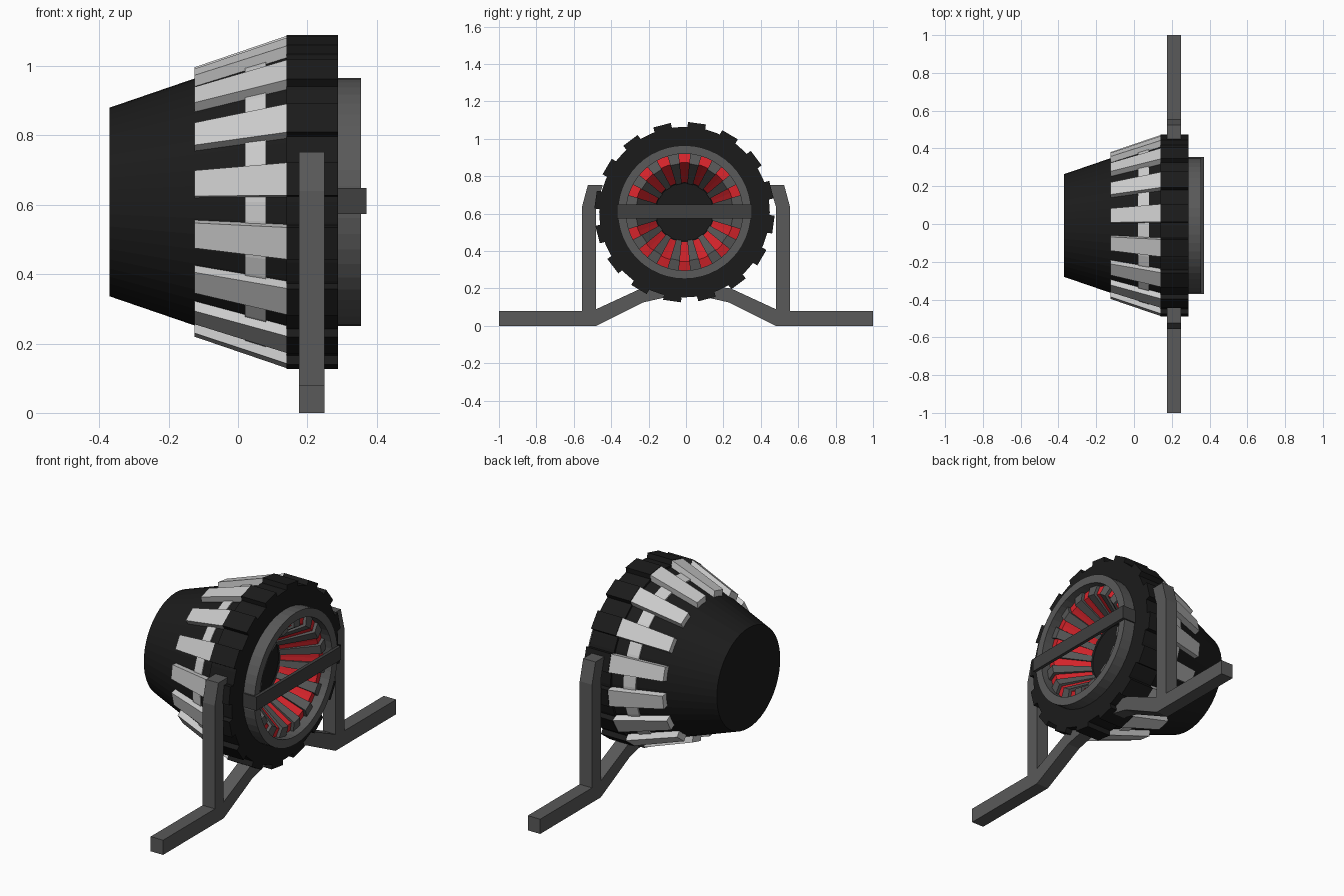
import bpy, bmesh
from math import sin, cos, pi, radians

if "Cube" in bpy.data.objects:
    bpy.data.objects.remove(bpy.data.objects["Cube"])

CY, CZ = -0.008, 0.608      # turbine axis runs along x
N = 16                      # slats, teeth and vanes around the axis
STEP = 2 * pi / N
OFFSET = radians(8)


def material(name, rgb):
    m = bpy.data.materials.new(name)
    m.diffuse_color = (*rgb, 1)
    m.use_nodes = True
    m.node_tree.nodes["Principled BSDF"].inputs["Base Color"].default_value = m.diffuse_color
    return m


black = material("black", (0.011, 0.011, 0.011))
dark = material("dark_grey", (0.05, 0.05, 0.05))
grey = material("mid_grey", (0.1, 0.1, 0.1))
light = material("light_grey", (0.6, 0.6, 0.6))
red = material("red", (0.7, 0.018, 0.025))


def finish(name, bm, mat):
    bmesh.ops.remove_doubles(bm, verts=bm.verts, dist=1e-5)
    bmesh.ops.recalc_face_normals(bm, faces=bm.faces)
    me = bpy.data.meshes.new(name)
    bm.to_mesh(me)
    bm.free()
    me.materials.append(mat)
    ob = bpy.data.objects.new(name, me)
    bpy.context.collection.objects.link(ob)
    return ob


def polar(x, r, a, t=0.0):
    """Point at radius r and angle a from the top, shifted t along the tangent."""
    return (x, CY + r * sin(a) + t * cos(a), CZ + r * cos(a) - t * sin(a))


def lathe(name, profile, mat, closed=False, sides=48):
    bm = bmesh.new()
    rings = [[bm.verts.new(polar(x, r, 2 * pi * i / sides)) for x, r in profile]
             for i in range(sides)]
    n = len(profile)
    for i in range(sides):
        a, b = rings[i], rings[(i + 1) % sides]
        for j in range(n if closed else n - 1):
            k = (j + 1) % n
            bm.faces.new((a[j], a[k], b[k], b[j]))
    bmesh.ops.dissolve_degenerate(bm, dist=1e-6, edges=bm.edges)
    return finish(name, bm, mat)


def loft(bm, a, b):
    """Closed solid between two matching outlines."""
    a = [bm.verts.new(p) for p in a]
    b = [bm.verts.new(p) for p in b]
    bm.faces.new(a)
    bm.faces.new(b[::-1])
    for i in range(len(a)):
        j = (i + 1) % len(a)
        bm.faces.new((a[i], b[i], b[j], a[j]))


def radial_blocks(name, back, front, mat):
    """Ring of tapered blocks; each end is (x, inner r, outer r, width)."""
    bm = bmesh.new()
    for k in range(N):
        a = OFFSET + k * STEP
        ends = [[polar(x, r, a, t) for r, t in
                 ((r0, -w / 2), (r0, w / 2), (r1, w / 2), (r1, -w / 2))]
                for x, r0, r1, w in (back, front)]
        loft(bm, *ends)
    return finish(name, bm, mat)


# Conical housing with the thick rim and recessed hub
lathe("housing", [(-0.37, 0), (-0.37, 0.272), (-0.125, 0.356), (0.14, 0.445),
                  (0.14, 0.456), (0.288, 0.456), (0.288, 0.31),
                  (0.14, 0.155), (0.14, 0)], black)

# Light band showing between the slats
lathe("inner_band", [(0.02, 0.39), (0.02, 0.412), (0.08, 0.431), (0.08, 0.39)], light, True)

# Slats on the cone and teeth on the rim
radial_blocks("slats", (-0.125, 0.34, 0.387, 0.075), (0.14, 0.43, 0.477, 0.095), light)
radial_blocks("rim_teeth", (0.14, 0.43, 0.48, 0.096), (0.288, 0.43, 0.48, 0.096), black)

# Front lip
lathe("front_lip", [(0.28, 0.357), (0.354, 0.357), (0.354, 0.312), (0.28, 0.312)], grey, True)

# Red funnel with grey vanes
lathe("red_funnel", [(0.297, 0.315), (0.308, 0.265), (0.15, 0.16)], red, sides=64)
bm = bmesh.new()
vane = [(0.29, 0.315), (0.315, 0.315), (0.326, 0.26), (0.15, 0.152), (0.14, 0.165)]
for k in range(N):
    mid = (k + 0.5) * STEP
    loft(bm, *[[polar(x, r, mid + s * STEP / 4) for x, r in vane] for s in (-1, 1)])
finish("grey_vanes", bm, grey)

# Bracket bar across the intake, with ends folded over the lip
bm = bmesh.new()
bar = [(0.285, -0.362), (0.37, -0.362), (0.37, 0.362), (0.285, 0.362),
       (0.285, 0.345), (0.352, 0.345), (0.352, -0.345), (0.285, -0.345)]
loft(bm, *[[(x, CY + y, z) for x, y in bar] for z in (0.574, 0.648)])
finish("cross_bar", bm, dark)

# Stand: foot with angled brace, and upright, mirrored
foot = [(1.0, 0), (1.0, 0.08), (0.5, 0.08), (0.24, 0.2), (0.12, 0.215),
        (0.12, 0.15), (0.23, 0.125), (0.48, 0)]
post = [(0.48, 0.07), (0.555, 0.07), (0.555, 0.64), (0.525, 0.752),
        (0.445, 0.752), (0.48, 0.64)]
for name, outline in (("stand_foot", foot), ("stand_post", post)):
    bm = bmesh.new()
    loft(bm, *[[(x, y, z) for y, z in outline] for x in (0.176, 0.25)])
    ob = finish(name, bm, grey)
    mod = ob.modifiers.new("mirror", 'MIRROR')
    mod.use_axis = (False, True, False)
